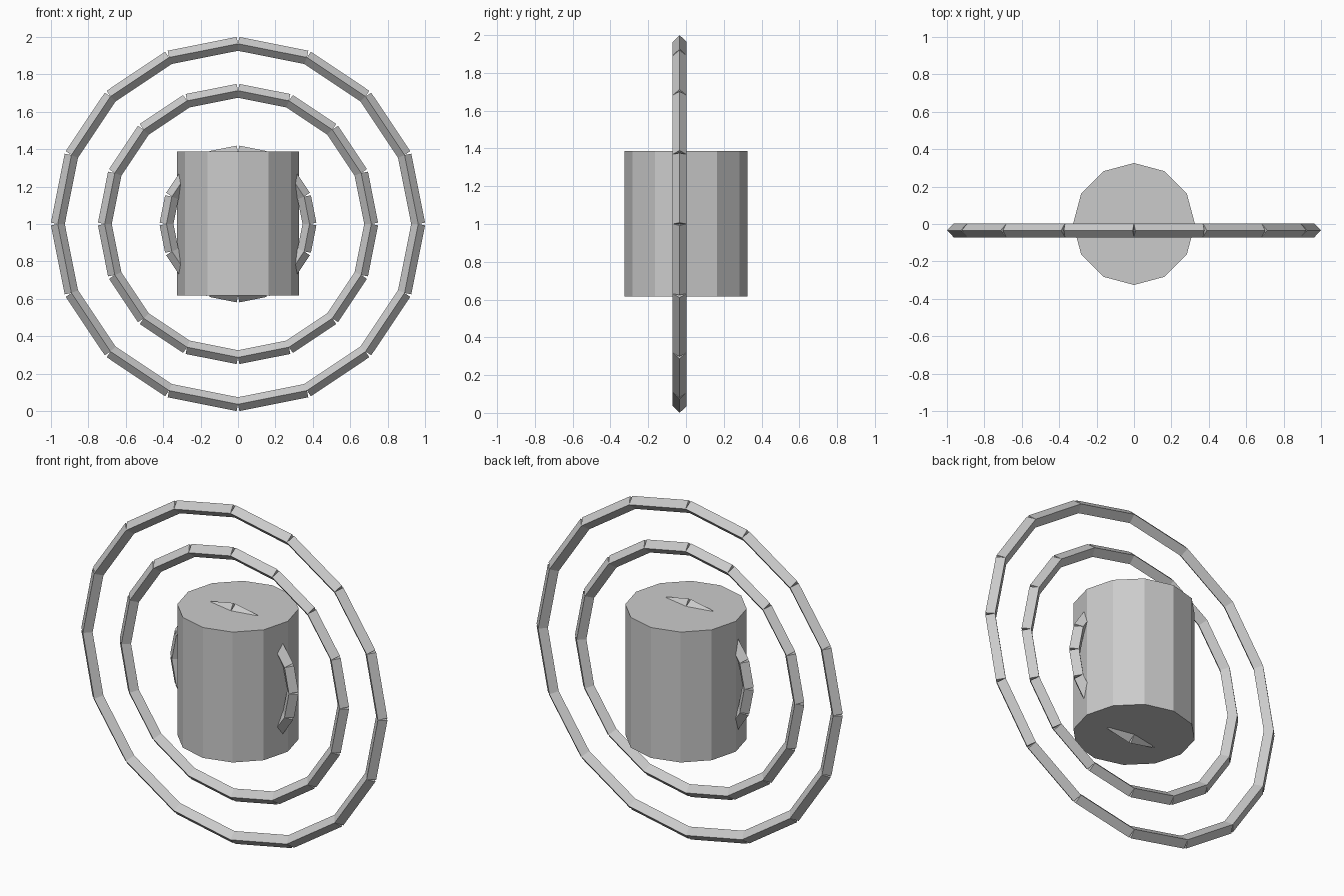
import bpy, bmesh, math
from mathutils import Matrix, Vector

if "Cube" in bpy.data.objects:
    bpy.data.objects.remove(bpy.data.objects["Cube"])

def make_object(name, bm):
    mesh = bpy.data.meshes.new(name)
    bm.to_mesh(mesh)
    bm.free()
    ob = bpy.data.objects.new(name, mesh)
    bpy.context.collection.objects.link(ob)
    return ob

CENTRE_Z = 1.0
BAR_R = 0.037      # half diagonal of the square bars
RING_Y = -0.034
SEGMENTS = 16

def segmented_ring(name, outer):
    """Ring of straight diamond-section bars that meet at their centre lines."""
    joint = outer - BAR_R * math.cos(math.pi / SEGMENTS)
    length = 2 * joint * math.sin(math.pi / SEGMENTS)
    apothem = joint * math.cos(math.pi / SEGMENTS)
    bm = bmesh.new()
    for i in range(SEGMENTS):
        angle = (i + 0.5) * 2 * math.pi / SEGMENTS
        place = (Matrix.Translation((0, RING_Y, CENTRE_Z))
                 @ Matrix.Rotation(angle, 4, 'Y')
                 @ Matrix.Translation((apothem, 0, 0)))
        ends = []
        for z in (-length / 2, length / 2):
            ends.append([bm.verts.new(place @ Vector((x * BAR_R, y * BAR_R, z)))
                         for x, y in ((1, 0), (0, 1), (-1, 0), (0, -1))])
        a, b = ends
        bm.faces.new(a[::-1])
        bm.faces.new(b)
        for k in range(4):
            n = (k + 1) % 4
            bm.faces.new((a[k], a[n], b[n], b[k]))
    bmesh.ops.recalc_face_normals(bm, faces=bm.faces)
    return make_object(name, bm)

# Three concentric upright rings
for name, radius in (("outer_ring", 1.0), ("middle_ring", 0.749), ("inner_ring", 0.419)):
    segmented_ring(name, radius)

# Twelve-sided central drum
bm = bmesh.new()
bmesh.ops.create_cone(bm, cap_ends=True, segments=12, radius1=0.326, radius2=0.326,
                      depth=0.77, matrix=Matrix.Translation((0, 0, 1.002)))
make_object("centre_drum", bm)
